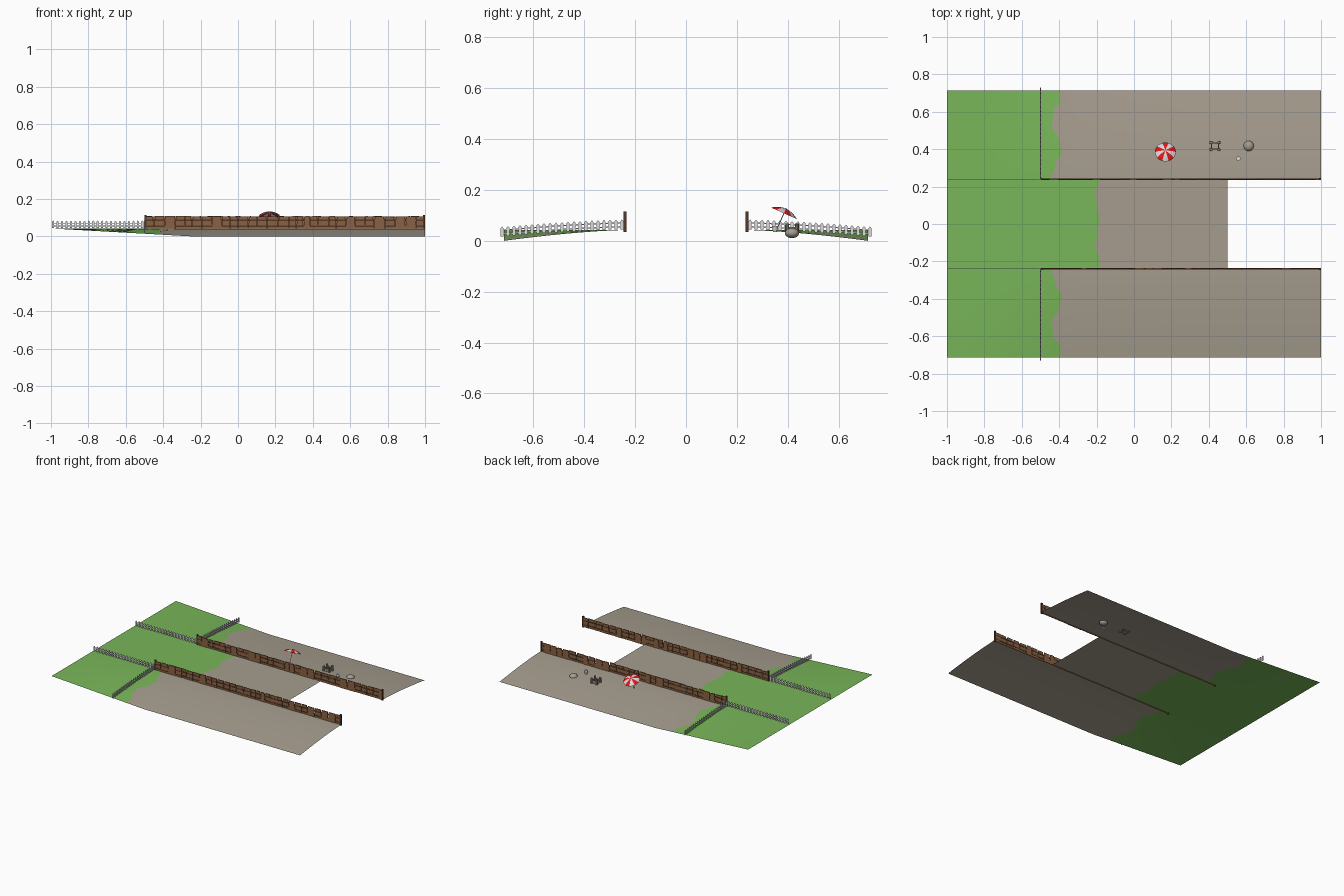
import bpy, bmesh, math, random
from mathutils import Matrix, Vector

if "Cube" in bpy.data.objects:
    bpy.data.objects.remove(bpy.data.objects["Cube"])

random.seed(4)
RIDGE, INNER, OUTER = 0.042, 0.24, 0.715


def mat(name, rgb):
    m = bpy.data.materials.new(name)
    m.diffuse_color = (*rgb, 1)
    m.use_nodes = True
    m.node_tree.nodes["Principled BSDF"].inputs["Base Color"].default_value = m.diffuse_color
    return m


GRASS = mat("grass green", (0.19, 0.47, 0.10))
SAND = mat("dry sand", (0.38, 0.335, 0.27))
WOOD = mat("plank brown", (0.26, 0.12, 0.055))
DARK = mat("dark wood", (0.09, 0.04, 0.02))
WHITE = mat("picket white", (0.72, 0.70, 0.74))
RED = mat("parasol red", (0.75, 0.01, 0.01))
CASTLE = mat("wet sand", (0.30, 0.265, 0.21))


def finish(name, bm, mats, smooth=False):
    me = bpy.data.meshes.new(name)
    bm.to_mesh(me)
    bm.free()
    for m in mats:
        me.materials.append(m)
    ob = bpy.data.objects.new(name, me)
    bpy.context.collection.objects.link(ob)
    if smooth:
        for p in me.polygons:
            p.use_smooth = True
    return ob


def box(bm, c, s, mi=0):
    r = bmesh.ops.create_cube(bm, size=1, matrix=Matrix.Translation(c) @ Matrix.Diagonal((*s, 1)))
    for f in {f for v in r["verts"] for f in v.link_faces}:
        f.material_index = mi
    return r["verts"]


def cone(bm, c, r1, r2, h, n=12, mi=0):
    r = bmesh.ops.create_cone(bm, cap_ends=True, segments=n, radius1=r1, radius2=r2, depth=h,
                              matrix=Matrix.Translation((c[0], c[1], c[2] + h / 2)))
    for f in {f for v in r["verts"] for f in v.link_faces}:
        f.material_index = mi


def ground(x, y):
    """Flat ridge in the middle, banks falling to the sides, level again at x = -1."""
    t = max(0, (abs(y) - INNER) / (OUTER - INNER))
    k = min(1, max(0, (x + 1) / 0.75))
    return RIDGE - RIDGE * k * min(1, t) ** 1.5


def strip(name, rows, edge, xs_sand):
    """Ground sheet: rows of y, with a wavy grass border edge(y)."""
    bm = bmesh.new()
    grid = []
    for y in rows:
        e = edge(y)
        xs = [-1, -0.75, -0.5, e] + xs_sand
        grid.append([bm.verts.new((x, y, ground(x, y))) for x in xs])
    for a, b in zip(grid, grid[1:]):
        for i in range(len(a) - 1):
            f = bm.faces.new((a[i], a[i + 1], b[i + 1], b[i]))
            f.material_index = 0 if i < 3 else 1
    bmesh.ops.recalc_face_normals(bm, faces=bm.faces)
    if sum(f.normal.z for f in bm.faces) < 0:
        bmesh.ops.reverse_faces(bm, faces=bm.faces)
    return finish(name, bm, [GRASS, SAND], True)


# Ground sheets
def bank_edge(y):
    d = abs(y)
    return -0.415 + 0.025 * math.cos((d - 0.40) * 21) + 0.006 * math.sin(d * 70)


N = 24
rows = [INNER + (OUTER - INNER) * i / N for i in range(N + 1)]
strip("left_bank", rows, bank_edge, [-0.25, 0.4, 1])
strip("right_bank", [-y for y in rows], bank_edge, [-0.25, 0.4, 1])
strip("centre_path", [-INNER + 2 * INNER * i / N for i in range(N + 1)],
      lambda y: -0.195 + 0.010 * math.sin(y * 26 + 1) + 0.005 * math.sin(y * 60), [0.1, 0.5])


# Plank fences: uneven tapered boards with a dark rail behind
def plank_fence(name, y):
    bm = bmesh.new()
    x = -0.5
    while x < 0.995:
        w = min(random.uniform(0.035, 0.06), 1 - x)
        if 1 - x - w < 0.03:
            w = 1 - x
        base = RIDGE - 0.004
        top = 0.108 - random.uniform(0, 0.003)
        vs = box(bm, (x + w / 2, y + random.uniform(-0.0015, 0.0015), (base + top) / 2),
                 (w, 0.006, top - base))
        l, r = random.uniform(0, 0.007), random.uniform(0, 0.007)
        for v in vs:
            if v.co.z > 0.08:
                left = v.co.x < x + w / 2
                v.co.x += l if left else -r
                v.co.z += 0 if left else random.uniform(-0.002, 0.002)
        x += w
    for z in (0.055, 0.085):
        box(bm, (0.25, y, z), (1.496, 0.0075, 0.008), 1)
    for px in (-0.495, 0.995):
        box(bm, (px, y, 0.075), (0.01, 0.011, 0.08), 1)
    finish(name, bm, [WOOD, DARK])


# Picket fences: pointed slats on two rails, following the ground
def picket_fence(name, a, b):
    bm = bmesh.new()
    a, b = Vector(a), Vector(b)
    n = 21
    along_x = abs(a.x - b.x) > abs(a.y - b.y)
    pts = []
    for i in range(n):
        p = a.lerp(b, (i + 0.5) / n)
        z = ground(p.x, p.y) + 0.003
        pts.append(Vector((p.x, p.y, z)))
        prof = [(-0.0055, 0), (0.0055, 0), (0.0055, 0.033), (0, 0.039), (-0.0055, 0.033)]
        f = bm.faces.new([bm.verts.new((p.x + (u if along_x else -0.0015),
                                        p.y + (-0.0015 if along_x else u), z + h)) for u, h in prof])
        ex = bmesh.ops.extrude_face_region(bm, geom=[f])
        move = Vector((0, 0.003, 0)) if along_x else Vector((0.003, 0, 0))
        bmesh.ops.translate(bm, vec=move, verts=[g for g in ex["geom"] if isinstance(g, bmesh.types.BMVert)])
    for h in (0.010, 0.025):
        for p, q in zip(pts, pts[1:]):
            m, d = (p + q) / 2, q - p
            rot = d.to_track_quat('X', 'Z').to_matrix().to_4x4()
            bmesh.ops.create_cube(bm, size=1, matrix=Matrix.Translation(m + Vector((0, 0, h))) @ rot
                                  @ Matrix.Diagonal((d.length, 0.003, 0.005, 1)))
    bmesh.ops.recalc_face_normals(bm, faces=bm.faces)
    finish(name, bm, [WHITE])


for side, s in (("left", 1), ("right", -1)):
    plank_fence(side + "_plank_fence", s * INNER)
    picket_fence(side + "_path_pickets", (-1, s * INNER, 0), (-0.5, s * INNER, 0))
    picket_fence(side + "_bank_pickets", (-0.5, s * INNER, 0), (-0.5, s * 0.735, 0))

# Parasol: striped shallow dome on a thin pole, leaning over
bm = bmesh.new()
rings, seg, R, H = 4, 20, 0.056, 0.020
tip = bm.verts.new((0, 0, H))
prev = None
for k in range(1, rings + 1):
    t = k / rings
    ring = [bm.verts.new((R * t * math.cos(2 * math.pi * i / seg), R * t * math.sin(2 * math.pi * i / seg),
                          H * (1 - t ** 2))) for i in range(seg)]
    for i in range(seg):
        j = (i + 1) % seg
        f = bm.faces.new((tip, ring[i], ring[j]) if prev is None else (prev[i], ring[i], ring[j], prev[j]))
        f.material_index = (i // 2) % 2
    prev = ring
cone(bm, (0, 0, -0.078), 0.0018, 0.0018, 0.1, 8, 1)
parasol = finish("parasol", bm, [RED, WHITE])
parasol.location = (0.168, 0.385, 0.108)
parasol.rotation_euler = (math.radians(-24), 0, 0)

# Sand castle: four corner towers joined by walls
bm = bmesh.new()
cx, cy = 0.433, 0.417
z0 = ground(cx, cy) - 0.006
for sx in (-1, 1):
    for sy in (-1, 1):
        cone(bm, (cx + sx * 0.021, cy + sy * 0.019, z0), 0.009, 0.0075, 0.042, 10)
    box(bm, (cx + sx * 0.019, cy, z0 + 0.014), (0.006, 0.036, 0.028))
    box(bm, (cx, cy + sx * 0.017, z0 + 0.014), (0.04, 0.006, 0.028))
finish("sand_castle", bm, [CASTLE])

# Sand mound
bm = bmesh.new()
bmesh.ops.create_uvsphere(bm, u_segments=16, v_segments=10, radius=1,
                          matrix=Matrix.Translation((0.613, 0.417, ground(0.6, 0.417) - 0.002))
                          @ Matrix.Diagonal((0.028, 0.028, 0.020, 1)))
finish("sand_mound", bm, [SAND], True)

# Small pail with a handle
bm = bmesh.new()
px, py = 0.558, 0.35
pz = ground(px, py)
cone(bm, (px, py, pz - 0.002), 0.008, 0.012, 0.022, 12)
arc = [Vector((px + 0.011 * math.cos(math.pi * i / 6), py, pz + 0.02 + 0.012 * math.sin(math.pi * i / 6)))
       for i in range(7)]
for p, q in zip(arc, arc[1:]):
    d = q - p
    bmesh.ops.create_cube(bm, size=1, matrix=Matrix.Translation((p + q) / 2)
                          @ d.to_track_quat('X', 'Y').to_matrix().to_4x4()
                          @ Matrix.Diagonal((d.length, 0.002, 0.002, 1)))
finish("pail", bm, [WHITE])
